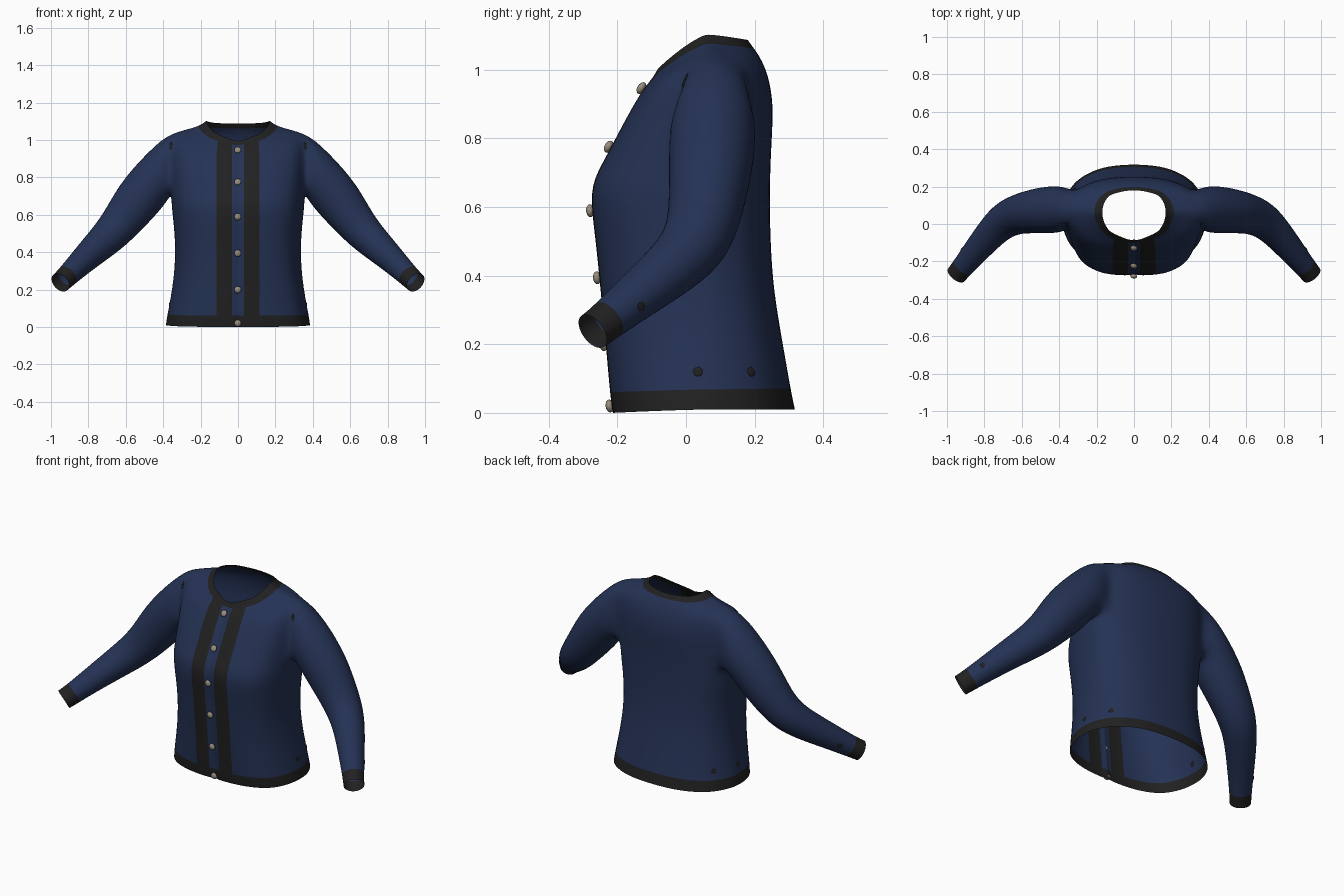
import bpy, bmesh, math
from mathutils import Vector
from mathutils.bvhtree import BVHTree

if "Cube" in bpy.data.objects:
    bpy.data.objects.remove(bpy.data.objects["Cube"])


def material(name, rgb):
    m = bpy.data.materials.new(name)
    m.use_nodes = True
    m.diffuse_color = (*rgb, 1)
    m.node_tree.nodes["Principled BSDF"].inputs["Base Color"].default_value = (*rgb, 1)
    m.node_tree.nodes["Principled BSDF"].inputs["Roughness"].default_value = 0.8
    return m


navy = material("navy wool", (0.018, 0.032, 0.09))
trim = material("black trim", (0.015, 0.015, 0.015))
metal = material("button metal", (0.32, 0.27, 0.21))

# Torso rows: half width, front y, back y, side y, front z, side z, back z, front squareness
ROWS = [
    (.387, -.215, .32, .05, 0, .01, .01, 2.8),
    (.382, -.222, .31, .05, .04, .05, .055, 2.8),
    (.352, -.236, .285, .05, .2, .2, .2, 2.8),
    (.335, -.252, .257, .05, .36, .36, .36, 2.8),
    (.340, -.266, .248, .06, .51, .51, .51, 3),
    (.355, -.285, .246, .07, .65, .63, .63, 3),
    (.357, -.25, .248, .07, .72, .70, .72, 3),
    (.360, -.212, .252, .07, .79, .8, .8, 3),
    (.365, -.170, .257, .07, .87, .92, .9, 2.8),
    (.357, -.135, .242, .07, .93, 1.035, .985, 2.5),
    (.285, -.118, .217, .07, .955, 1.055, 1.04, 2.2),
    (.205, -.106, .205, .06, .97, 1.075, 1.06, 2),
    (.170, -.092, .190, .06, .995, 1.103, 1.085, 2),
]
PLACKET_IN, PLACKET_OUT = .018, .12
FRONT = [.3, .6, .82, .98, 1]      # share of the way from placket to side seam
BACK = [.98, .82, .6, .3, 0]
HOLE_ROWS, HOLE_COLS = (6, 9), (6, 9)   # armhole patch


def row_points(hw, yf, yb, yc, zf, zs, zb, p):
    xs = [(x, True) for x in (0, PLACKET_IN, PLACKET_OUT)]
    xs += [(PLACKET_OUT + s * (hw - PLACKET_OUT), True) for s in FRONT]
    xs += [(PLACKET_OUT + s * (hw - PLACKET_OUT), False) for s in BACK] + [(0, False)]
    pts = []
    for i, (x, front) in enumerate(xs):
        e, y_end, z_end = (p, yf, zf) if front else (2.3, yb, zb)
        w = max(0, 1 - (x / hw) ** e) ** (1 / e)
        y = yc + (y_end - yc) * w
        if i == 0:
            y += .012               # closing groove between the plackets
        pts.append((x, y, zs + (z_end - zs) * w ** 1.3))
    return pts


bm = bmesh.new()
grid = [[bm.verts.new(p) for p in row_points(*r)] for r in ROWS]
r0, r1 = HOLE_ROWS
c0, c1 = HOLE_COLS
for r in range(len(grid) - 1):
    for c in range(len(grid[0]) - 1):
        if r0 <= r < r1 and c0 <= c < c1:
            continue
        f = bm.faces.new((grid[r][c], grid[r][c + 1], grid[r + 1][c + 1], grid[r + 1][c]))
        f.material_index = int(r in (0, len(grid) - 2) or c == 1)

# Sleeve grown out of the armhole: centre, half depth, half height
SLEEVE = [
    ((.395, .08, .845), .13, .152),
    ((.51, .072, .715), .122, .132),
    ((.605, .057, .585), .108, .112),
    ((.68, .03, .495), .10, .098),
    ((.75, -.03, .43), .086, .086),
    ((.85, -.15, .335), .07, .068),
    ((.92, -.235, .265), .058, .058),
    ((.95, -.272, .238), .056, .056),
]
loop = [grid[r0][c] for c in range(c0, c1)] + [grid[r][c1] for r in range(r0, r1)]
loop += [grid[r1][c] for c in range(c1, c0, -1)] + [grid[r][c0] for r in range(r1, r0, -1)]
n = len(loop)
centres = [Vector((-.2, .08, .85))] + [Vector(s[0]) for s in SLEEVE]
for k, (_, depth, height) in enumerate(SLEEVE):
    centre = centres[k + 1]
    d = (centres[min(k + 2, len(SLEEVE))] - centres[k]).normalized()
    u = Vector((0, 1, 0))
    u = (u - d * u.dot(d)).normalized()
    v = d.cross(u)
    ring = []
    for i in range(n):
        a = math.radians(225) + i * math.tau / n
        ring.append(bm.verts.new(centre + (u * math.cos(a) * depth + v * math.sin(a) * height) * 1.04))
    for i in range(n):
        j = (i + 1) % n
        f = bm.faces.new((loop[i], loop[j], ring[j], ring[i]))
        f.material_index = int(k == len(SLEEVE) - 1)
    loop = ring
for f in bm.faces:
    f.smooth = True
mesh = bpy.data.meshes.new("jacket")
bm.to_mesh(mesh)
bm.free()
mesh.materials.append(navy)
mesh.materials.append(trim)
jacket = bpy.data.objects.new("jacket", mesh)
bpy.context.collection.objects.link(jacket)
mirror = jacket.modifiers.new("mirror", 'MIRROR')
mirror.use_clip = True
sub = jacket.modifiers.new("smooth", 'SUBSURF')
sub.levels = sub.render_levels = 2

bpy.context.view_layer.update()
surface = BVHTree.FromObject(jacket, bpy.context.evaluated_depsgraph_get())


def place(name, origin, direction, size, mat, lift=0.0):
    """Seat a small flattened dome on the cloth where a ray meets it."""
    hit, normal, _, _ = surface.ray_cast(Vector(origin), Vector(direction))
    if hit is None:
        return
    if normal.dot(Vector(direction)) > 0:
        normal = -normal
    bpy.ops.mesh.primitive_uv_sphere_add(segments=12, ring_count=8, radius=1,
                                         location=hit + normal * lift)
    o = bpy.context.object
    o.name = name
    o.scale = size
    o.rotation_euler = normal.to_track_quat('Z', 'Y').to_euler()
    o.data.materials.append(mat)
    bpy.ops.object.shade_smooth()


# Buttons down the front
for z in (.94, .77, .59, .395, .2, .022):
    place("button", (0, -1, z), (0, 1, 0), (.019, .019, .012), metal, .012)

# Small dark stitched marks on hips, shoulders and forearms
for side in (1, -1):
    for y in (.035, .19):
        place("hip_mark", (side * .5, y, .12), (-side, 0, 0), (.014, .014, .003), trim)
    place("shoulder_mark", (side * .36, -1, .97), (0, 1, 0), (.007, .022, .003), trim)
    place("forearm_mark", (side * 1.5, -.13, .31), (-side, 0, 0), (.014, .014, .003), trim)
